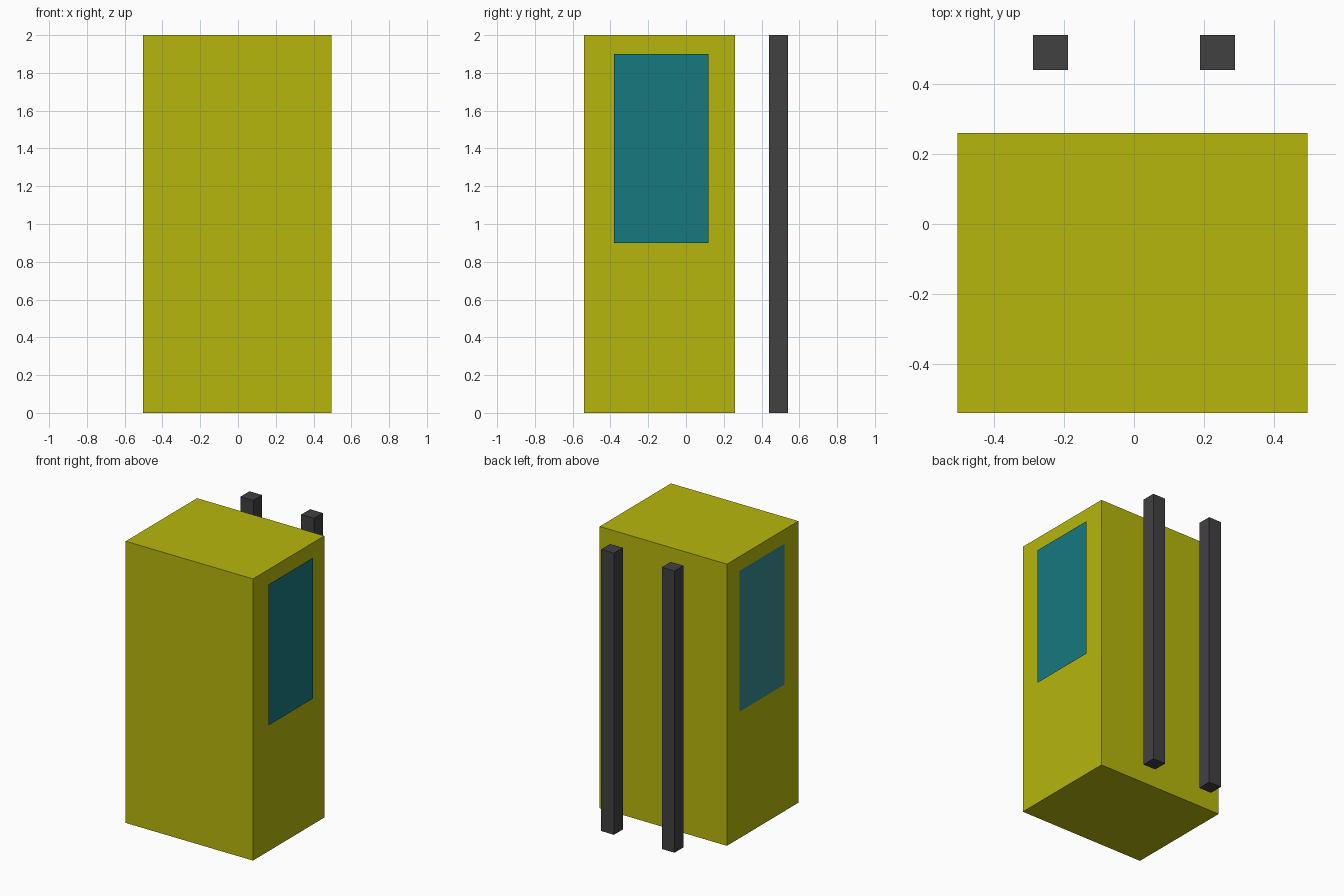
import bpy

if "Cube" in bpy.data.objects:
    bpy.data.objects.remove(bpy.data.objects["Cube"])


def material(name, rgb):
    m = bpy.data.materials.new(name)
    m.diffuse_color = (*rgb, 1.0)
    m.use_nodes = True
    m.node_tree.nodes["Principled BSDF"].inputs["Base Color"].default_value = m.diffuse_color
    return m


yellow = material("yellow_paint", (0.47, 0.47, 0.004))
teal = material("teal_glass", (0.008, 0.19, 0.21))
teal_light = material("pale_teal_glass", (0.037, 0.25, 0.27))
dark = material("dark_metal", (0.055, 0.052, 0.055))


def box(name, lo, hi, mat):
    centre = [(a + b) / 2 for a, b in zip(lo, hi)]
    bpy.ops.mesh.primitive_cube_add(size=1, location=centre)
    ob = bpy.context.object
    ob.name = name
    ob.scale = [b - a for a, b in zip(lo, hi)]
    bpy.ops.object.transform_apply(location=False, rotation=False, scale=True)
    ob.data.materials.append(mat)
    return ob


def side_panel(name, x, mat):
    y0, y1, z0, z1 = -0.38, 0.12, 0.9, 1.9
    verts = [(x, y0, z0), (x, y1, z0), (x, y1, z1), (x, y0, z1)]
    face = (0, 1, 2, 3) if x > 0 else (3, 2, 1, 0)
    mesh = bpy.data.meshes.new(name)
    mesh.from_pydata(verts, [], [face])
    mesh.materials.append(mat)
    bpy.context.collection.objects.link(bpy.data.objects.new(name, mesh))


# Main cabinet
box("cabinet_body", (-0.504, -0.54, 0), (0.496, 0.26, 2), yellow)

# Flat panels on the two sides
side_panel("right_panel", 0.504, teal)
side_panel("left_panel", -0.506, teal_light)

# Two free-standing posts behind the cabinet
for name, x in (("left_post", -0.238), ("right_post", 0.238)):
    box(name, (x - 0.05, 0.44, 0), (x + 0.05, 0.54, 2), dark)
